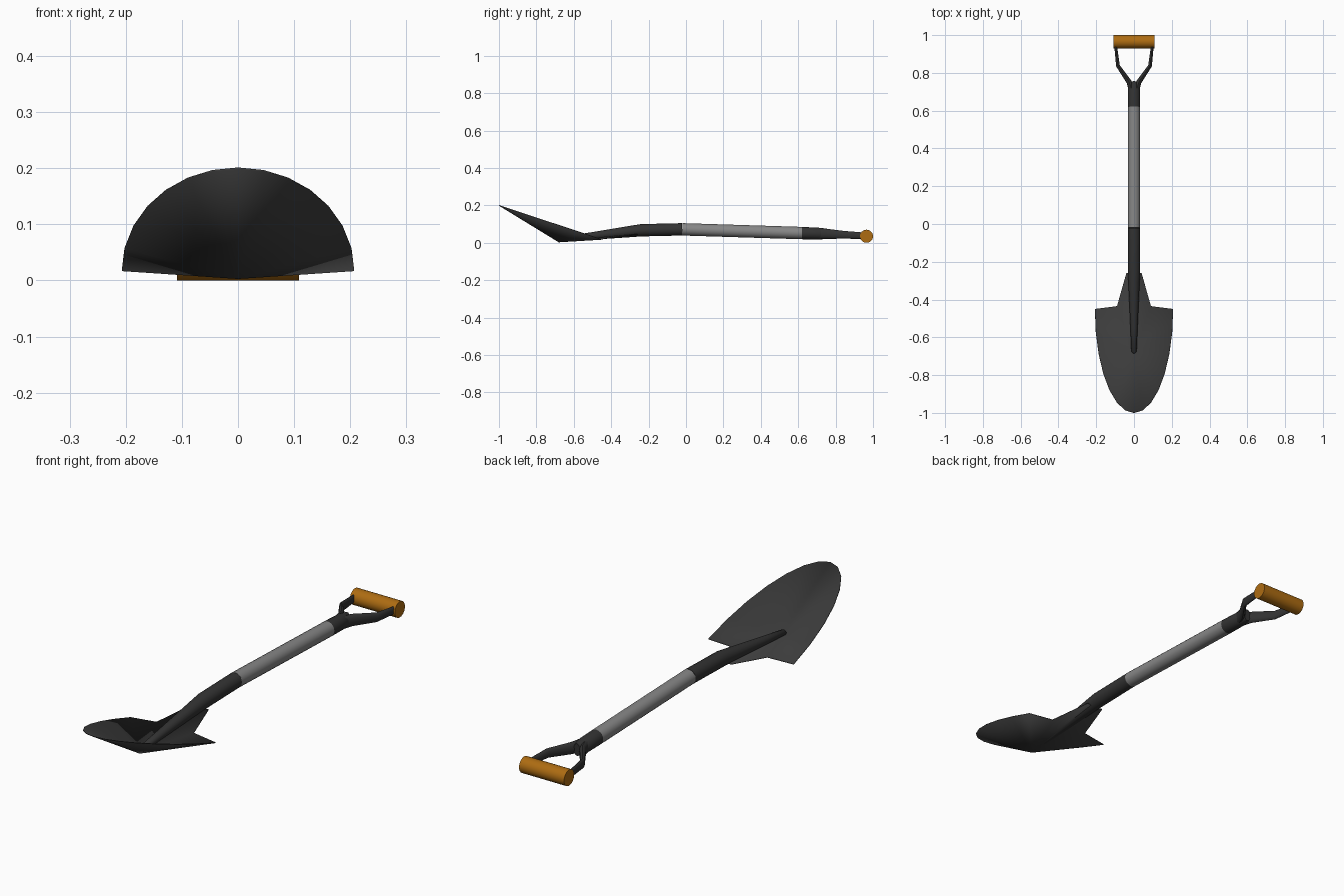
import bpy, bmesh, math
from mathutils import Vector

if "Cube" in bpy.data.objects:
    bpy.data.objects.remove(bpy.data.objects["Cube"], do_unlink=True)


def material(name, rgb):
    m = bpy.data.materials.new(name)
    m.use_nodes = True
    m.diffuse_color = (*rgb, 1)
    bsdf = next(n for n in m.node_tree.nodes if n.type == 'BSDF_PRINCIPLED')
    bsdf.inputs["Base Color"].default_value = (*rgb, 1)
    return m


BLADE = material("blade dark grey", (0.045, 0.045, 0.045))
SOCKET = material("socket charcoal", (0.033, 0.033, 0.033))
STEEL = material("shaft mid grey", (0.24, 0.24, 0.24))
GRIP = material("grip amber", (0.42, 0.15, 0.006))


def finish(name, bm, mat, angle=40):
    bmesh.ops.recalc_face_normals(bm, faces=bm.faces)
    mesh = bpy.data.meshes.new(name)
    bm.to_mesh(mesh)
    bm.free()
    mesh.materials.append(mat)
    ob = bpy.data.objects.new(name, mesh)
    bpy.context.collection.objects.link(ob)
    bpy.ops.object.select_all(action='DESELECT')
    ob.select_set(True)
    bpy.context.view_layer.objects.active = ob
    bpy.ops.object.shade_smooth_by_angle(angle=math.radians(angle))
    return ob


def loft(name, stations, mat, sides=20):
    """Tube through stations of (centre, half width, half height)."""
    bm = bmesh.new()
    centres = [Vector(s[0]) for s in stations]
    rings = []
    for i, (_, w, h) in enumerate(stations):
        tangent = centres[min(i + 1, len(centres) - 1)] - centres[max(i - 1, 0)]
        side = tangent.cross(Vector((0, 0, 1))).normalized()
        up = side.cross(tangent).normalized()
        angles = [math.tau * k / sides for k in range(sides)]
        rings.append([bm.verts.new(centres[i] + side * w * math.cos(a) + up * h * math.sin(a))
                      for a in angles])
    for a, b in zip(rings, rings[1:]):
        for k in range(sides):
            n = (k + 1) % sides
            bm.faces.new((a[k], a[n], b[n], b[k]))
    bm.faces.new(rings[0])
    bm.faces.new(rings[-1])
    return finish(name, bm, mat)


# Dished blade: a half-ellipse rim and back shoulders fanned from the lowest point
bm = bmesh.new()
STEPS = 14
outline = []
for i in range(STEPS + 1):
    t = math.pi * (i / STEPS - 0.5)
    outline.append((0.207 * math.sin(t), -0.45 - 0.55 * math.cos(t), 0.018 + 0.182 * math.cos(t)))
shoulder = [(0.09, -0.435, 0.023), (0.04, -0.26, 0.046)]
outline += shoulder + [(0, -0.26, 0.042)]
outline += [(-x, y, z) for x, y, z in reversed(shoulder)]
centre = bm.verts.new((0, -0.68, 0.004))
rim = [bm.verts.new(p) for p in outline]
for a, b in zip(rim, rim[1:] + rim[:1]):
    bm.faces.new((centre, a, b))
blade = finish("blade", bm, BLADE, 60)
thick = blade.modifiers.new("thickness", 'SOLIDIFY')
thick.thickness = 0.003
thick.offset = 0

# Tapered socket, steel shaft and upper collar
R = 0.033
loft("socket", [((0, -0.683, 0.014), 0.007, 0.006),
                ((0, -0.675, 0.017), 0.014, 0.012),
                ((0, -0.55, 0.031), 0.019, 0.018),
                ((0, -0.24, 0.067), R, R),
                ((0, -0.02, 0.072), R, R)], SOCKET)
loft("shaft", [((0, -0.02, 0.072), R, R), ((0, 0.62, 0.052), R, R)], STEEL)
loft("collar", [((0, 0.62, 0.052), R, R), ((0, 0.72, 0.049), R, 0.031),
                ((0, 0.755, 0.048), 0.016, 0.027)], SOCKET)

# Forked arms up to the grip
for label, s in (("left", 1), ("right", -1)):
    loft(label + "_fork_arm", [((s * 0.013, 0.715, 0.049), 0.017, 0.028),
                               ((s * 0.026, 0.752, 0.048), 0.014, 0.027),
                               ((s * 0.085, 0.838, 0.043), 0.010, 0.021),
                               ((s * 0.098, 0.95, 0.038), 0.007, 0.017)], SOCKET, 12)

# Cross grip
loft("grip", [((-0.109, 0.965, 0.0352), 0.035, 0.035),
              ((0.109, 0.965, 0.0352), 0.035, 0.035)], GRIP, 24)
